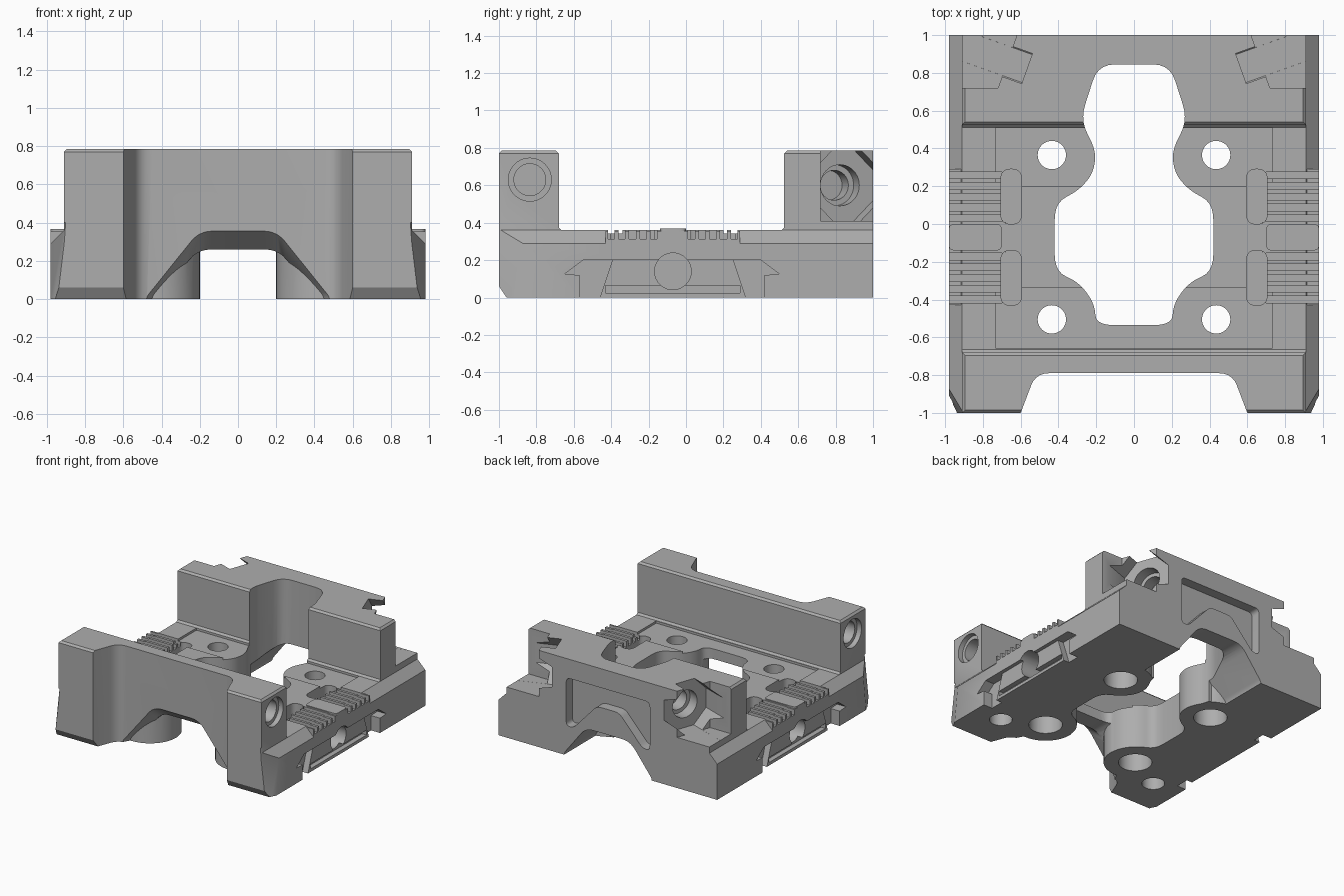
import bpy, bmesh, math
from mathutils import Vector

if "Cube" in bpy.data.objects:
    bpy.data.objects.remove(bpy.data.objects["Cube"], do_unlink=True)

metal = bpy.data.materials.new("machined grey")
metal.use_nodes = True
GREY = (0.42, 0.42, 0.42, 1)
metal.diffuse_color = GREY
metal.node_tree.nodes["Principled BSDF"].inputs["Base Color"].default_value = GREY


def loft(name, axis, a, b, ring_a, ring_b=None):
    """Solid between two matching outlines set at a and b along an axis."""
    place = {"x": lambda t, u, v: (t, u, v), "y": lambda t, u, v: (u, t, v),
             "z": lambda t, u, v: (u, v, t)}[axis]
    bm = bmesh.new()
    low = [bm.verts.new(place(a, *p)) for p in ring_a]
    high = [bm.verts.new(place(b, *p)) for p in (ring_b or ring_a)]
    bm.faces.new(low)
    bm.faces.new(high)
    n = len(low)
    for i in range(n):
        j = (i + 1) % n
        bm.faces.new((low[i], low[j], high[j], high[i]))
    bmesh.ops.recalc_face_normals(bm, faces=bm.faces)
    mesh = bpy.data.meshes.new(name)
    bm.to_mesh(mesh)
    bm.free()
    ob = bpy.data.objects.new(name, mesh)
    mesh.materials.append(metal)
    bpy.context.collection.objects.link(ob)
    return ob


def box(name, x, y, z):
    return loft(name, "z", z[0], z[1],
                [(x[0], y[0]), (x[1], y[0]), (x[1], y[1]), (x[0], y[1])])


def rod(name, start, end, r, sides=40, turn=0.0):
    """Round or many-sided bar between two points."""
    start, end = Vector(start), Vector(end)
    ring = [(r * math.cos(turn + math.tau * i / sides),
             r * math.sin(turn + math.tau * i / sides)) for i in range(sides)]
    ob = loft(name, "z", 0, (end - start).length, ring)
    rot = (end - start).to_track_quat("Z", "Y").to_matrix().to_4x4()
    rot.translation = start
    ob.data.transform(rot)
    return ob


def rounded(points, r, steps=5):
    """Outline with every corner filleted."""
    out = []
    for i, p in enumerate(points):
        p = Vector(p)
        before, after = Vector(points[i - 1]), Vector(points[(i + 1) % len(points)])
        u, v = before - p, after - p
        s = p + u.normalized() * min(r, u.length * 0.45)
        e = p + v.normalized() * min(r, v.length * 0.45)
        for k in range(steps + 1):
            t = k / steps
            out.append(tuple(s * (1 - t) ** 2 + p * 2 * t * (1 - t) + e * t * t))
    return out


def mirrored(half):
    """Complete an outline that is symmetric about x = 0."""
    return half + [(-x, y) for x, y in reversed(half)]


def combine(tool, how):
    tool.hide_render = True
    mod = body.modifiers.new(how, "BOOLEAN")
    mod.operation, mod.solver, mod.object = how, "EXACT", tool
    bpy.context.view_layer.objects.active = body
    bpy.ops.object.modifier_apply(modifier=mod.name)
    bpy.data.objects.remove(tool, do_unlink=True)


def cut(tool):
    combine(tool, "DIFFERENCE")


def join(tool):
    combine(tool, "UNION")


# Deck with front and back walls, edges chamfered
body = loft("carriage_body", "x", -0.98, 0.98, [
    (-0.96, 0), (1, 0), (1, 0.785), (0.54, 0.785), (0.525, 0.77), (0.525, 0.375),
    (0.51, 0.36), (-0.665, 0.36), (-0.68, 0.375), (-0.68, 0.77), (-0.695, 0.785),
    (-0.985, 0.785), (-1, 0.77), (-1, 0.06)])

# Shoulders above the sides and front corner chamfers
for s in (-1, 1):
    cut(loft("shoulder_cut", "y", -1.1, 1.1, [
        (s * 0.98, 0.29), (s * 0.91, 0.36), (s * 0.91, 0.77), (s * 0.895, 0.785),
        (s * 0.895, 1), (s * 1.2, 1), (s * 1.2, 0.29)]))
    cut(loft("corner_cut", "z", -0.1, 0.4,
             [(s * 0.98, -0.92), (s * 0.95, -1.02), (s * 1.1, -1.02), (s * 1.1, -0.92)],
             [(s * 0.98, -0.86), (s * 0.89, -1.02), (s * 1.1, -1.02), (s * 1.1, -0.86)]))

# Wide recess in the front wall
cut(loft("front_recess", "z", -0.1, 1,
         rounded(mirrored([(0.676, -1.2), (0.52, -0.79)]), 0.07)))

# Front arch, narrowing inwards
wide = rounded(mirrored([(0.52, -0.02), (0.2, 0.38)]), 0.07)
narrow = rounded(mirrored([(0.44, -0.02), (0.21, 0.26)]), 0.07)
cut(loft("front_arch", "y", -0.82, -0.67, wide, narrow))
cut(loft("front_arch_inner", "y", -0.68, -0.4, narrow))

# Back arch and the curved pocket above it
cut(loft("back_arch", "y", 0.55, 1.1,
         rounded(mirrored([(0.42, -0.02), (0.2, 0.265)]), 0.07)))
cut(loft("back_pocket", "y", 0.92, 1.1, rounded(mirrored([
    (0.1, 0.47), (0.31, 0.24), (0.375, 0.24), (0.375, 0.63)]), 0.04)))

# Lowered screw pads on the deck
for y in ((-0.66, -0.34), (0.2, 0.51)):
    cut(box("pad_cut", (-0.73, 0.73), y, (0.342, 0.6)))

# Screw bosses under the deck
for s in (-1, 1):
    for y in (-0.505, 0.365):
        join(rod("screw_boss", (s * 0.435, y, 0), (s * 0.435, y, 0.335), 0.235, 48))

# Central opening, running up into the back wall
cut(loft("centre_opening", "z", -0.1, 1, rounded(mirrored([
    (0.2, -0.535), (0.21, -0.42), (0.29, -0.31), (0.42, -0.25), (0.42, 0.11),
    (0.29, 0.18), (0.215, 0.27), (0.2, 0.39), (0.285, 0.55), (0.19, 0.845)]), 0.09)))

for s in (-1, 1):
    # Side notch with overhanging ends
    cut(loft("side_notch", "x", s * 0.9, s * 1.1, [
        (-0.57, -0.1), (-0.57, 0.12), (-0.65, 0.125), (-0.55, 0.2), (0.4, 0.2),
        (0.5, 0.125), (0.42, 0.12), (0.42, -0.1)]))
    # Central side block with tapered ends
    join(loft("side_block", "x", s * 0.8, s * 0.95, [
        (-0.46, 0), (-0.39, 0.21), (0.25, 0.21), (0.32, 0)]))
    cut(box("side_slot", (s * 0.91, s * 1.1), (-0.43, 0.29), (0.025, 0.065)))

    # Ribbed grips either side of a tongue
    join(box("grip_base", (s * 0.75, s * 0.98), (-0.43, 0.29), (0.23, 0.355)))
    for y0 in (-0.43, 0.0):
        for k in range(5):
            y = y0 + 0.012 + k * 0.057
            cut(box("grip_groove", (s * 0.7, s * 1.1), (y, y + 0.036), (0.312, 0.5)))
        # Rounded slot at the inner end of each grip
        cut(loft("deck_slot", "z", 0.2, 0.6, rounded(
            [(s * 0.595, y0), (s * 0.705, y0), (s * 0.705, y0 + 0.29),
             (s * 0.595, y0 + 0.29)], 0.055)))
    join(loft("tongue", "z", 0.25, 0.368, rounded(
        [(s * 0.7, -0.14), (s * 0.98, -0.14), (s * 0.98, 0), (s * 0.7, 0)], 0.03)))
    cut(rod("side_bore", (s * 0.68, -0.07, 0.14), (s * 1.1, -0.07, 0.14), 0.098))

    # Screw holes with counterbores, and a dowel hole
    for y in (-0.505, 0.365):
        cut(rod("screw_hole", (s * 0.435, y, -0.1), (s * 0.435, y, 0.6), 0.075))
        cut(rod("counterbore", (s * 0.435, y, -0.1), (s * 0.435, y, 0.2), 0.125))
    cut(rod("dowel_hole", (s * 0.74, -0.66, -0.1), (s * 0.74, -0.66, 0.2), 0.085))

    # Stepped bore in the end of the front wall
    cut(rod("front_bore_mouth", (s * 0.87, -0.835, 0.63), (s * 1.1, -0.835, 0.63), 0.115))
    cut(rod("front_bore", (s * 0.7, -0.835, 0.63), (s * 1.1, -0.835, 0.63), 0.085))

    # Back corner pocket with a sloping floor
    corner = [(s * 0.72, 0.72), (s * 1.2, 0.72), (s * 1.2, 1.1), (s * 0.584, 1.1)]
    cut(loft("corner_pocket", "z", 0.41, 1, corner))
    # Eight-sided seat and stepped bore, square to the pocket wall
    normal = Vector((s * 0.942, 0.336, 0))
    face = Vector((s * 0.67, 0.86, 0.6))
    cut(rod("bore_seat", face - normal * 0.11, face + normal * 0.3, 0.206, 8, math.pi / 8))
    cut(rod("back_bore_mouth", face - normal * 0.2, face + normal * 0.2, 0.11))
    cut(rod("back_bore", face - normal * 0.3, face, 0.08))

# One flat colour, curved areas smoothed
body.data.materials.clear()
body.data.materials.append(metal)
for face in body.data.polygons:
    face.material_index = 0
bpy.ops.object.select_all(action="DESELECT")
body.select_set(True)
bpy.context.view_layer.objects.active = body
bpy.ops.object.shade_smooth_by_angle(angle=math.radians(28))
